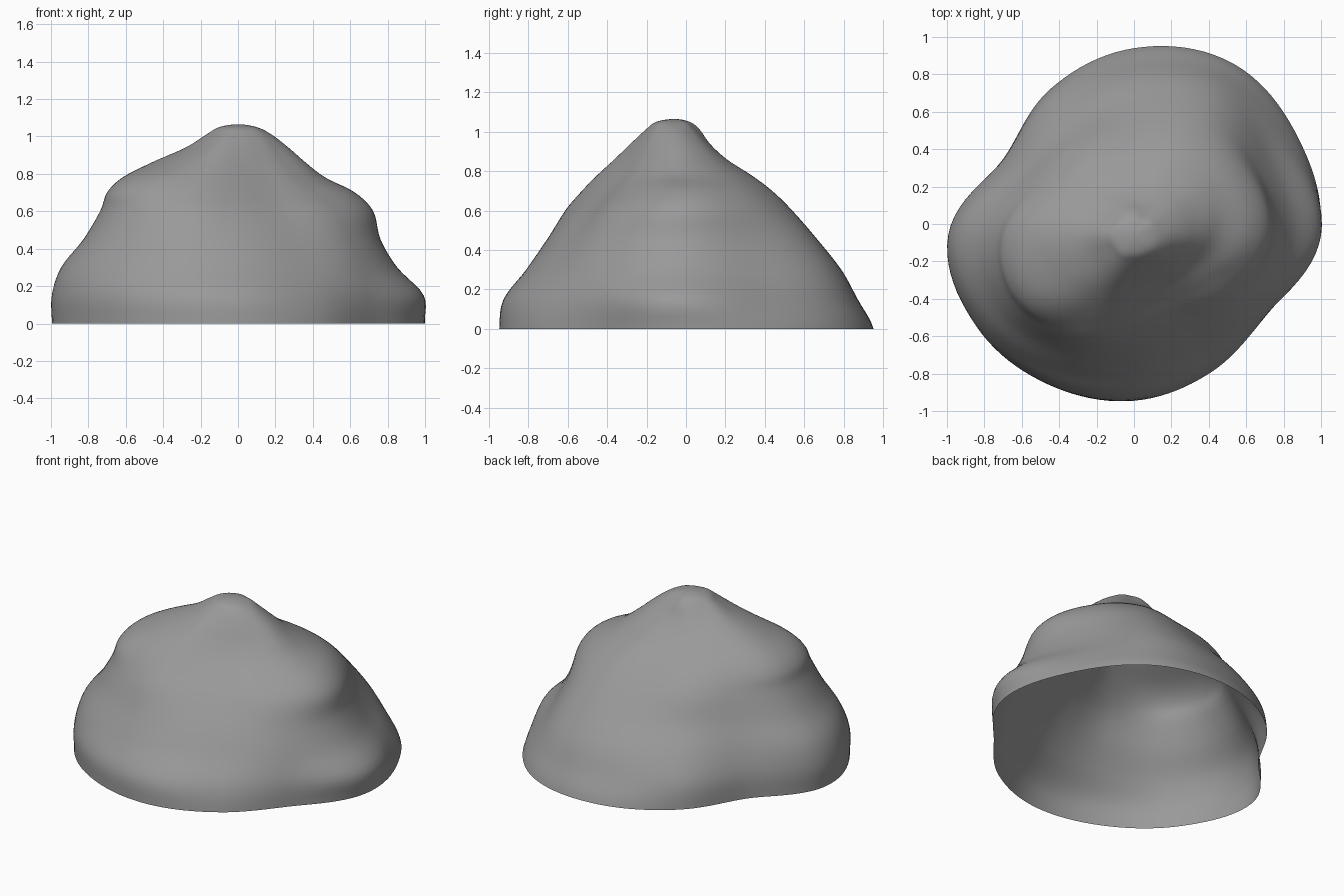
import bpy, bmesh, math

if "Cube" in bpy.data.objects:
    bpy.data.objects.remove(bpy.data.objects["Cube"])

# Heights of the horizontal contours, and the radius at each height for every 30 degrees
HEIGHTS = [0, .15, .30, .45, .60, .70, .78, .86, .94, 1.01, 1.05]
PROFILES = [
    [.99, .99, .85, .76, .72, .62, .46, .36, .27, .18, .10],    # right
    [1.02, .95, .84, .76, .70, .61, .48, .35, .25, .16, .10],
    [1.06, .99, .91, .80, .67, .56, .44, .30, .20, .13, .08],
    [1.00, .92, .83, .70, .57, .47, .37, .26, .18, .13, .08],   # back
    [.90, .87, .78, .66, .57, .48, .38, .27, .19, .13, .08],
    [.81, .80, .75, .67, .60, .54, .46, .34, .22, .14, .09],
    [.99, .99, .94, .82, .73, .69, .61, .46, .28, .17, .10],    # left
    [.97, .97, .92, .82, .74, .70, .61, .44, .27, .16, .10],
    [.92, .91, .82, .72, .63, .54, .45, .35, .25, .16, .10],
    [.885, .86, .74, .63, .51, .41, .33, .26, .20, .14, .09],   # front
    [.84, .80, .70, .60, .48, .38, .30, .24, .19, .14, .09],
    [.83, .82, .76, .68, .59, .47, .36, .28, .22, .16, .10],
]
CENTRE_Y, TOP = -.06, 1.065
STEPS_AROUND, STEPS_UP = 10, 5


def spline(a, b, c, d, t):
    """Catmull-Rom value between b and c."""
    return b + .5 * t * (c - a + t * (2*a - 5*b + 4*c - d + t * (3*(b - c) + d - a)))


def resample_open(values, before, after):
    """Smoothly subdivide an open list, given the values beyond its ends."""
    v = [before] + values + [after]
    return [spline(*v[i:i + 4], s / STEPS_UP)
            for i in range(len(values) - 1) for s in range(STEPS_UP)]


# Smooth each profile upwards, passing over the rounded summit
zs = resample_open(HEIGHTS + [TOP], -.15, HEIGHTS[-1])
profiles = [resample_open(p + [0], p[0], -p[-1]) for p in PROFILES]

# Rings of the mound, smoothed around
n = len(profiles)
count = n * STEPS_AROUND
bm = bmesh.new()
rings = []
for level, z in enumerate(zs):
    ring = []
    for k in range(count):
        i, t = k // STEPS_AROUND, (k % STEPS_AROUND) / STEPS_AROUND
        r = spline(*(profiles[(i + j) % n][level] for j in (-1, 0, 1, 2)), t)
        a = math.tau * k / count
        ring.append(bm.verts.new((r * math.cos(a), CENTRE_Y + r * math.sin(a), z)))
    rings.append(ring)

# Skin between the rings, capped at the summit and open underneath
summit = bm.verts.new((0, CENTRE_Y, TOP))
for k in range(count):
    m = (k + 1) % count
    for lo, hi in zip(rings, rings[1:]):
        bm.faces.new((lo[k], lo[m], hi[m], hi[k]))
    bm.faces.new((rings[-1][k], rings[-1][m], summit))
for f in bm.faces:
    f.smooth = True

mesh = bpy.data.meshes.new("rock_mound")
bm.to_mesh(mesh)
bm.free()
rock = bpy.data.objects.new("rock_mound", mesh)
bpy.context.collection.objects.link(rock)

# Dark stone colour
stone = bpy.data.materials.new("dark_stone")
stone.diffuse_color = (.32, .32, .32, 1)
stone.use_nodes = True
stone.node_tree.nodes["Principled BSDF"].inputs["Base Color"].default_value = stone.diffuse_color
mesh.materials.append(stone)
